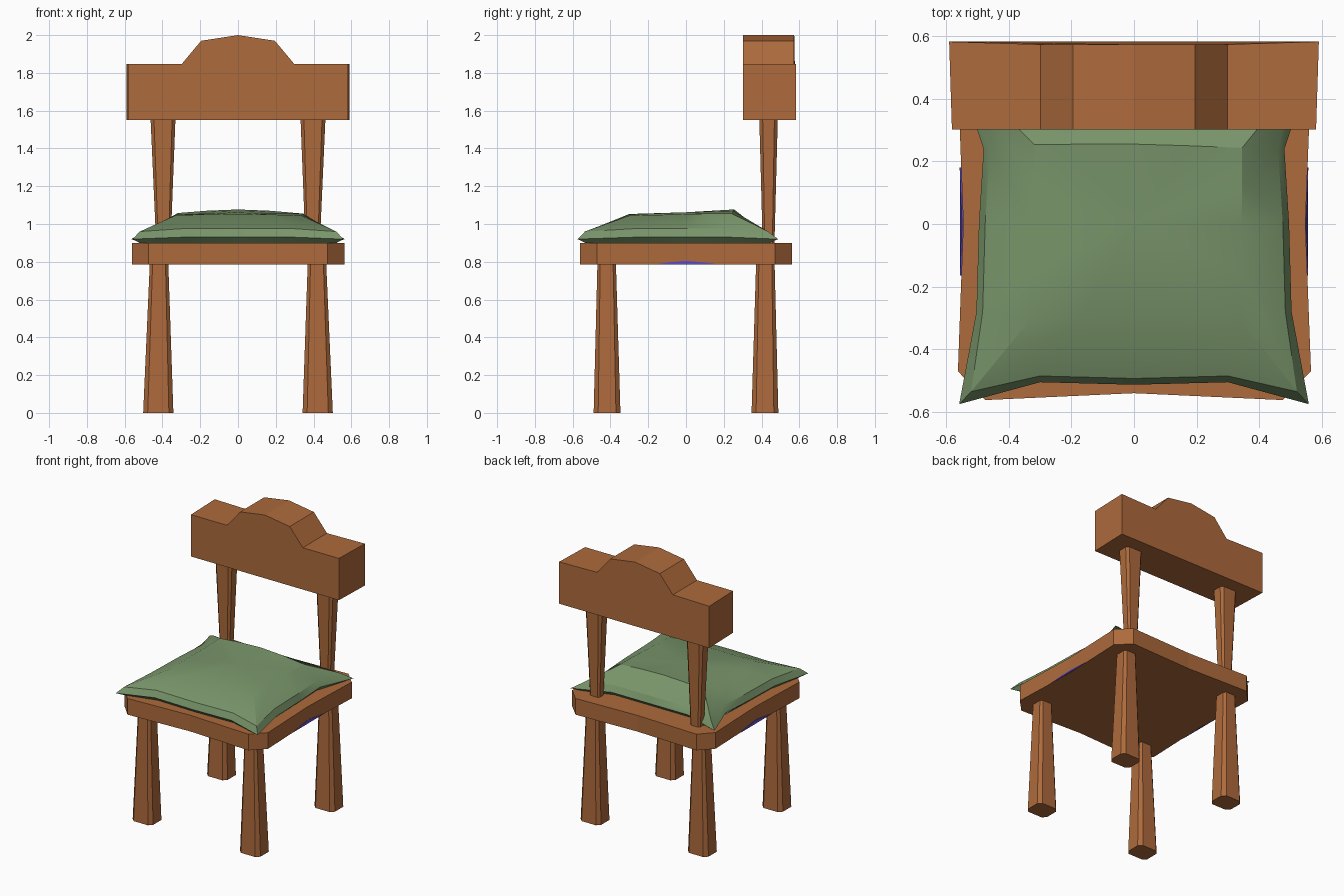
import bpy, bmesh, math

if "Cube" in bpy.data.objects:
    bpy.data.objects.remove(bpy.data.objects["Cube"])


def material(name, rgb):
    m = bpy.data.materials.new(name)
    m.diffuse_color = (*rgb, 1)
    m.use_nodes = True
    m.node_tree.nodes["Principled BSDF"].inputs["Base Color"].default_value = m.diffuse_color
    return m


WOOD = material("brown wood", (0.42, 0.145, 0.045))
GREEN = material("green fabric", (0.19, 0.30, 0.145))
PURPLE = material("purple accent", (0.10, 0.06, 0.48))


def loft(name, rings, mat, tip=None):
    """Bridge closed rings of points, cap the ends (optionally with a fan)."""
    bm = bmesh.new()
    loops = [[bm.verts.new(p) for p in ring] for ring in rings]
    n = len(loops[0])
    for a, b in zip(loops, loops[1:]):
        for i in range(n):
            j = (i + 1) % n
            bm.faces.new((a[i], a[j], b[j], b[i]))
    bm.faces.new(loops[0][::-1])
    if tip:
        c = bm.verts.new(tip)
        for i in range(n):
            bm.faces.new((loops[-1][i], loops[-1][(i + 1) % n], c))
    else:
        bm.faces.new(loops[-1])
    bmesh.ops.recalc_face_normals(bm, faces=bm.faces[:])
    me = bpy.data.meshes.new(name)
    bm.to_mesh(me)
    bm.free()
    me.materials.append(mat)
    ob = bpy.data.objects.new(name, me)
    bpy.context.collection.objects.link(ob)
    return ob


def chamfered(cx, cy, hx, hy, c, z):
    """Square with cut corners, as a ring of eight points."""
    pts = [(hx, -hy + c), (hx, hy - c), (hx - c, hy), (-hx + c, hy),
           (-hx, hy - c), (-hx, -hy + c), (-hx + c, -hy), (hx - c, -hy)]
    return [(cx + x, cy + y, z) for x, y in pts]


# Seat board with cut corners and slightly hollow sides
outline = [(0, -0.54), (0.475, -0.562), (0.565, -0.47), (0.547, 0),
           (0.565, 0.47), (0.475, 0.562), (0, 0.545), (-0.475, 0.562),
           (-0.562, 0.47), (-0.545, 0), (-0.562, -0.47), (-0.475, -0.562)]
loft("seat", [[(x, y, z) for x, y in outline] for z in (0.785, 0.90)], WOOD)

# Legs taper upwards, back posts taper downwards
for s, side in ((-1, "left"), (1, "right")):
    for y, end in ((-1, "front"), (1, "back")):
        loft(f"{end}_{side}_leg",
             [chamfered(s * 0.422, y * 0.418, 0.08, 0.071, 0.024, 0),
              chamfered(s * 0.418, y * 0.42, 0.049, 0.049, 0.015, 0.79)], WOOD)
    loft(f"{side}_back_post",
         [chamfered(s * 0.395, 0.437, 0.038, 0.031, 0.011, 0.89),
          chamfered(s * 0.397, 0.437, 0.066, 0.049, 0.018, 1.56)], WOOD)

# Back rest with raised crest
half = [(0.59, 1.55), (0.59, 1.847), (0.298, 1.847), (0.195, 1.97)]
profile = half + [(0, 2.0)] + [(-x, z) for x, z in half[::-1]]
front = [(x * 0.985 if abs(x) > 0.5 else x, 0.302, z) for x, z in profile]
back = [(x, 0.582 if abs(x) > 0.5 else 0.573, z) for x, z in profile]
loft("back_rest", [front, back], WOOD)


def pillow_ring(fx, rx, front_y, back_y, fc, bc, z, zc, zback=0.0):
    """16 points: four corners, three points along each side."""
    pts = []
    w = 0.30
    for x, y in ((-w, 0), (0, 0), (w, 0)):
        pts.append((x, front_y - (0.008 if x == 0 else 0), z))
    pts.append((fc[0], fc[1], zc))
    pts += [(fx + 0.008, -0.28, z), (fx, 0, z + zback / 2), (rx, 0.24, z + zback)]
    pts.append((bc[0], bc[1], zc + zback))
    for x in (w, 0, -w):
        pts.append((x, back_y, z + zback))
    pts.append((-bc[0], bc[1], zc + zback))
    pts += [(-rx, 0.24, z + zback), (-fx, 0, z + zback / 2), (-fx - 0.008, -0.28, z)]
    pts.append((-fc[0], fc[1], zc))
    return pts


# Cushion: pillow with pulled-out corners and a flat top
cushion = loft("cushion", [
    pillow_ring(0.46, 0.45, -0.47, 0.37, (0.52, -0.53), (0.51, 0.44), 0.897, 0.899),
    pillow_ring(0.495, 0.48, -0.505, 0.405, (0.558, -0.575), (0.565, 0.488), 0.93, 0.92),
    pillow_ring(0.475, 0.46, -0.485, 0.385, (0.52, -0.535), (0.50, 0.435), 0.975, 0.96),
    [(-0.17, -0.3, 1.05), (0, -0.3, 1.053), (0.17, -0.3, 1.05),
     (0.335, -0.298, 1.045), (0.34, -0.15, 1.048), (0.343, 0, 1.052),
     (0.345, 0.12, 1.055), (0.345, 0.243, 1.055), (0.17, 0.25, 1.07),
     (0, 0.255, 1.077), (-0.17, 0.255, 1.07), (-0.318, 0.253, 1.058),
     (-0.32, 0.12, 1.055), (-0.322, 0, 1.052), (-0.325, -0.15, 1.05),
     (-0.328, -0.302, 1.047)],
], GREEN, tip=(0, 0, 1.062))
bpy.context.view_layer.objects.active = cushion
cushion.select_set(True)
bpy.ops.object.shade_smooth_by_angle(angle=math.radians(28))

# Thin purple slivers low on both seat sides
for s, side in ((-1, "left"), (1, "right")):
    sliver = [(-0.165, 0.786), (0.18, 0.786), (0.09, 0.797), (0, 0.805), (-0.08, 0.798)]
    loft(f"{side}_seat_accent",
         [[(s * (x0 + abs(y) * 0.04), y, z) for y, z in sliver] for x0 in (0.542, 0.549)], PURPLE)
